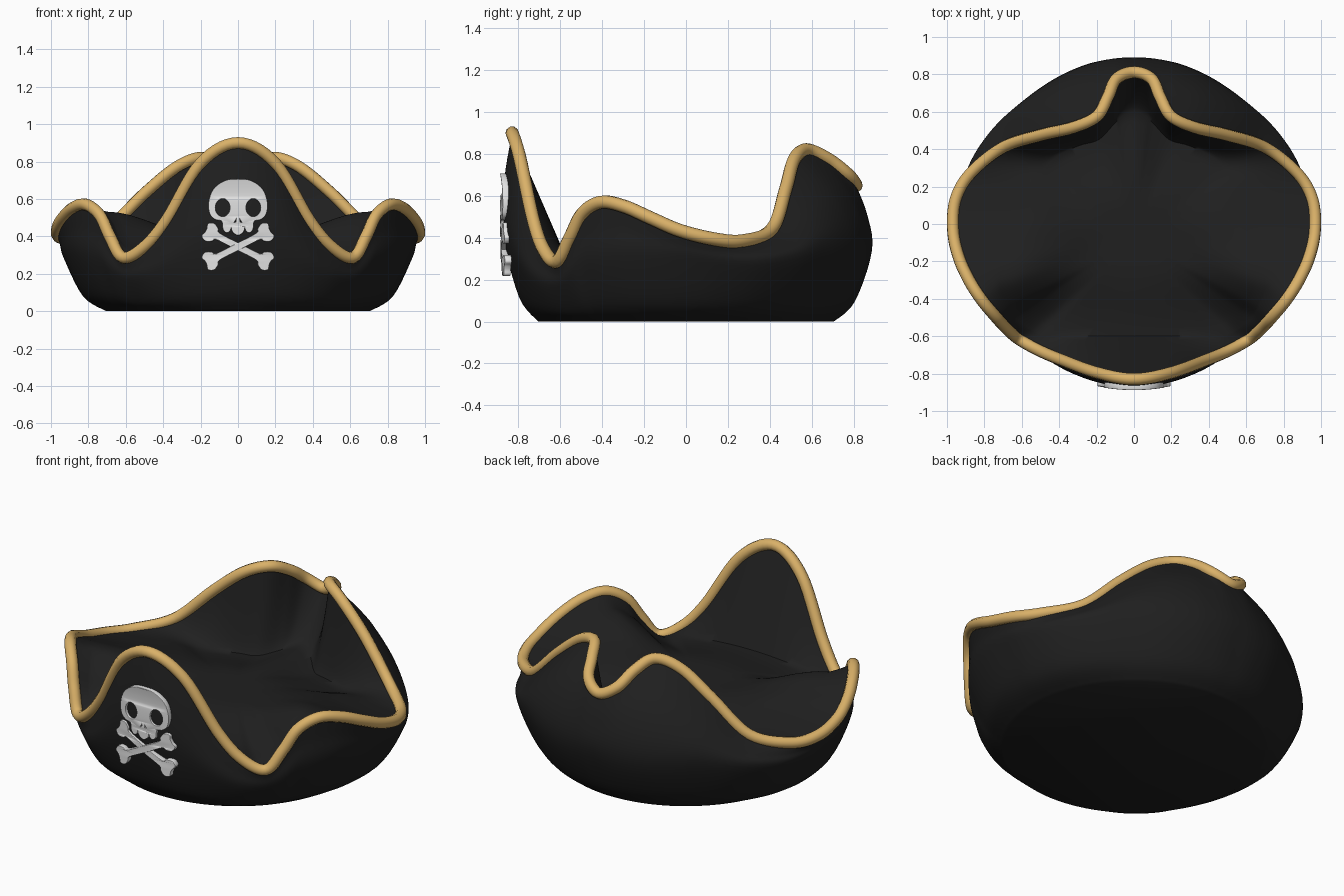
import bpy, bmesh, math
from mathutils import Vector

if "Cube" in bpy.data.objects:
    bpy.data.objects.remove(bpy.data.objects["Cube"])


def material(name, rgb):
    m = bpy.data.materials.new(name)
    m.diffuse_color = (*rgb, 1)
    m.use_nodes = True
    m.node_tree.nodes["Principled BSDF"].inputs["Base Color"].default_value = m.diffuse_color
    return m


BLACK = material("black felt", (0.014, 0.014, 0.014))
GOLD = material("gold braid", (0.70, 0.44, 0.14))
BONE = material("bone grey", (0.76, 0.76, 0.76))


def clamp(v, hi):
    return max(0, min(hi, v))


def spline(pts, steps, closed=True):
    """Smooth Catmull-Rom samples through the points."""
    pts = [Vector(p) for p in pts]
    n = len(pts)
    get = (lambda i: pts[i % n]) if closed else (lambda i: pts[max(0, min(n - 1, i))])
    out = []
    for i in range(n if closed else n - 1):
        a, b, c, d = (get(i + k) for k in (-1, 0, 1, 2))
        for s in range(steps):
            t = s / steps
            out.append(0.5 * (2 * b + (c - a) * t + (2 * a - 5 * b + 4 * c - d) * t * t
                              + (3 * b - a - 3 * c + d) * t ** 3))
    if not closed:
        out.append(pts[-1].copy())
    return out


def mirrored(half):
    """Close a right-hand half loop by mirroring it across x = 0."""
    return half + [(-x, *rest) for x, *rest in half[-2:0:-1]]


def finish(obj, mat, angle):
    bpy.ops.object.select_all(action='DESELECT')
    obj.select_set(True)
    bpy.context.view_layer.objects.active = obj
    if obj.type == 'CURVE':
        bpy.ops.object.convert(target='MESH')
        obj = bpy.context.object
    obj.data.materials.clear()
    obj.data.materials.append(mat)
    bpy.ops.object.shade_smooth_by_angle(angle=math.radians(angle))
    return obj


# Guide loops, front centre round the right side to back centre
rim_half = [(0, -.83, .90), (.2, -.795, .79), (.38, -.73, .49), (.5, -.68, .345), (.615, -.617, .287),
            (.685, -.555, .40), (.74, -.495, .515), (.815, -.405, .57), (.885, -.295, .55),
            (.94, -.17, .495), (.968, -.03, .435), (.955, .13, .395), (.875, .27, .385),
            (.7, .41, .44), (.5, .475, .63), (.33, .515, .77), (.2, .575, .82), (.14, .68, .775),
            (.095, .775, .70), (0, .812, .65)]
belly_half = [(0, -.873, .42), (.19, -.843, .37), (.36, -.78, .26), (.49, -.70, .19), (.60, -.60, .17),
              (.68, -.545, .22), (.74, -.49, .28), (.81, -.40, .30), (.87, -.29, .31),
              (.912, -.15, .30), (.93, 0, .29), (.92, .16, .27), (.86, .35, .27),
              (.73, .535, .30), (.56, .685, .35), (.41, .785, .36), (.27, .848, .36),
              (.16, .876, .35), (.08, .886, .34), (0, .888, .34)]
mid_half = [(0, -.6, .37), (.16, -.6, .365), (.33, -.6, .35), (.45, -.6, .33), (.54, -.57, .31),
            (.62, -.50, .37), (.66, -.43, .46), (.70, -.34, .525), (.68, -.24, .525),
            (.60, -.10, .48), (.52, .03, .445), (.49, .13, .42), (.51, .22, .395),
            (.48, .30, .36), (.40, .37, .345), (.29, .42, .34), (.19, .45, .34),
            (.11, .53, .36), (.06, .58, .38), (0, .60, .39)]
STEPS = 7
rim = spline(mirrored(rim_half), STEPS)
belly = spline(mirrored(belly_half), STEPS)
mid = spline(mirrored(mid_half), STEPS)
centre = Vector((0, -.08, .41))

# Hat body: flat base, bulging outside, folded rim, sunken inside
bm = bmesh.new()
cols = []
for r, b, m in zip(rim, belly, mid):
    flat = Vector((b.x, b.y, 0))
    base = flat.normalized() * 0.705
    low = base.lerp(flat, 0.55)
    low.z = b.z * 0.28
    lean = Vector((b.x - r.x, b.y - r.y, 0))
    push = clamp(r.y - 0.1, 0.25) + clamp(-3 * (r.y + 0.6), 0.4)
    high = b.lerp(r, 0.55) + lean * push
    prof = spline([base, low, b, high, r], 5, closed=False)
    power = 1 + clamp(2 * r.y, 0.4)
    for k in range(1, 9):
        t = k / 8
        p = r.lerp(m, t)
        p.z = m.z + (r.z - m.z) * (1 - t) ** power
        prof.append(p)
    for k in range(1, 12):
        t = k / 12
        u = min(1, t / 0.7)
        p = m.lerp(centre, t)
        p.z = m.z + (centre.z - m.z) * u * u * (3 - 2 * u)
        prof.append(p)
    cols.append([bm.verts.new(p) for p in prof])
tip = bm.verts.new(centre)
for i, c in enumerate(cols):
    d = cols[(i + 1) % len(cols)]
    for k in range(len(c) - 1):
        bm.faces.new((c[k], d[k], d[k + 1], c[k + 1]))
    bm.faces.new((c[-1], d[-1], tip))
bm.faces.new([c[0] for c in reversed(cols)])
bmesh.ops.recalc_face_normals(bm, faces=bm.faces)
mesh = bpy.data.meshes.new("hat_body")
bm.to_mesh(mesh)
bm.free()
body = bpy.data.objects.new("hat_body", mesh)
bpy.context.collection.objects.link(body)
finish(body, BLACK, 60)


def curve_object(name, loops, **props):
    cu = bpy.data.curves.new(name, 'CURVE')
    for key, value in props.items():
        setattr(cu, key, value)
    for pts in loops:
        sp = cu.splines.new('POLY')
        sp.points.add(len(pts) - 1)
        for q, p in zip(sp.points, pts):
            q.co = (p[0], p[1], p[2] if len(p) > 2 else 0, 1)
        sp.use_cyclic_u = True
    ob = bpy.data.objects.new(name, cu)
    bpy.context.collection.objects.link(ob)
    return ob


# Gold braid along the rim
braid = curve_object("rim_braid", [rim], dimensions='3D', bevel_depth=0.032, bevel_resolution=3)
finish(braid, GOLD, 60)


def plate(name, loops, y):
    """Thin badge facing the front, drawn in x and z, bent to the hat."""
    ob = curve_object(name, loops, dimensions='2D', fill_mode='BOTH', extrude=0.014,
                      bevel_depth=0.003, bevel_resolution=1)
    ob.rotation_euler.x = math.pi / 2
    ob.location.y = y
    ob = finish(ob, BONE, 40)
    for v in ob.data.vertices:
        v.co.z -= 0.5 * v.co.x ** 2
    return ob


def oval(cx, cz, rx, rz, n=24):
    return [(cx + rx * math.cos(2 * math.pi * i / n), cz + rz * math.sin(2 * math.pi * i / n))
            for i in range(n)]


def flat3(pts):
    return [(x, z, 0) for x, z in pts]


# Skull badge with eye, nose and tooth openings
skull_half = [(0, .705), (.07, .695), (.13, .65), (.155, .58), (.148, .52), (.12, .492), (.085, .482),
              (.078, .44), (.062, .422), (.045, .43), (.036, .452), (.027, .425), (0, .408)]
nose = [[(s * .006, .505), (s * .026, .47), (s * .008, .474)] for s in (-1, 1)]
eyes = [oval(s * .082, .553, .042, .05) for s in (-1, 1)]
plate("skull", [spline(mirrored(flat3(skull_half)), 4)] + eyes + nose, -0.871)

# Crossed bones
bone_half = [(0, .016), (.12, .017), (.14, .036), (.17, .050), (.196, .036), (.19, .012),
             (.19, -.012), (.196, -.036), (.17, -.050), (.14, -.036), (.12, -.017), (0, -.016)]
for side, name in ((1, "bone_rising"), (-1, "bone_falling")):
    a = side * math.radians(27)
    pts = spline(mirrored(flat3(bone_half)), 4)
    turned = [(p.x * math.cos(a) - p.y * math.sin(a), .345 + p.x * math.sin(a) + p.y * math.cos(a))
              for p in pts]
    plate(name, [turned], -0.868 - 0.001 * side)
